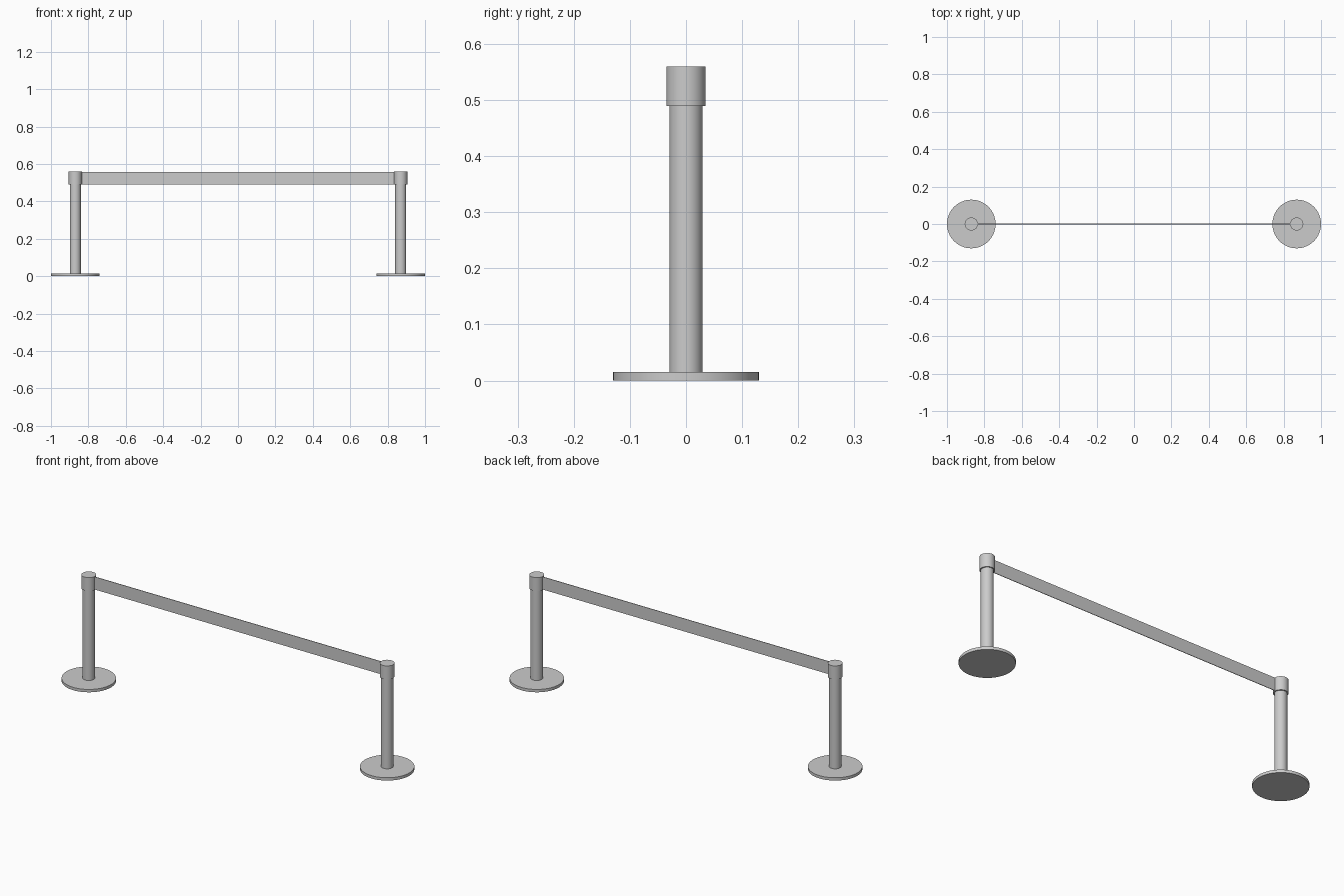
import bpy
import math

if "Cube" in bpy.data.objects:
    bpy.data.objects.remove(bpy.data.objects["Cube"])

POST_X = 0.87


def cylinder(name, x, radius, z0, z1, sides=64):
    bpy.ops.mesh.primitive_cylinder_add(
        vertices=sides, radius=radius, depth=z1 - z0,
        location=(x, 0, (z0 + z1) / 2))
    ob = bpy.context.object
    ob.name = name
    bpy.ops.object.shade_smooth_by_angle(angle=math.radians(30))
    return ob


# Two identical stanchions: base disc, post and belt cassette
for side, x in (("left", -POST_X), ("right", POST_X)):
    cylinder(f"{side}_base", x, 0.13, 0.0, 0.015)
    cylinder(f"{side}_post", x, 0.0295, 0.015, 0.489)
    cylinder(f"{side}_belt_head", x, 0.035, 0.489, 0.56)

# Thin belt stretched between the heads
z0, z1 = 0.491, 0.558
bpy.ops.mesh.primitive_cube_add(size=1, location=(0, 0, (z0 + z1) / 2))
belt = bpy.context.object
belt.name = "belt"
belt.scale = (2 * (POST_X - 0.03), 0.003, z1 - z0)
bpy.ops.object.transform_apply(location=False, rotation=False, scale=True)
